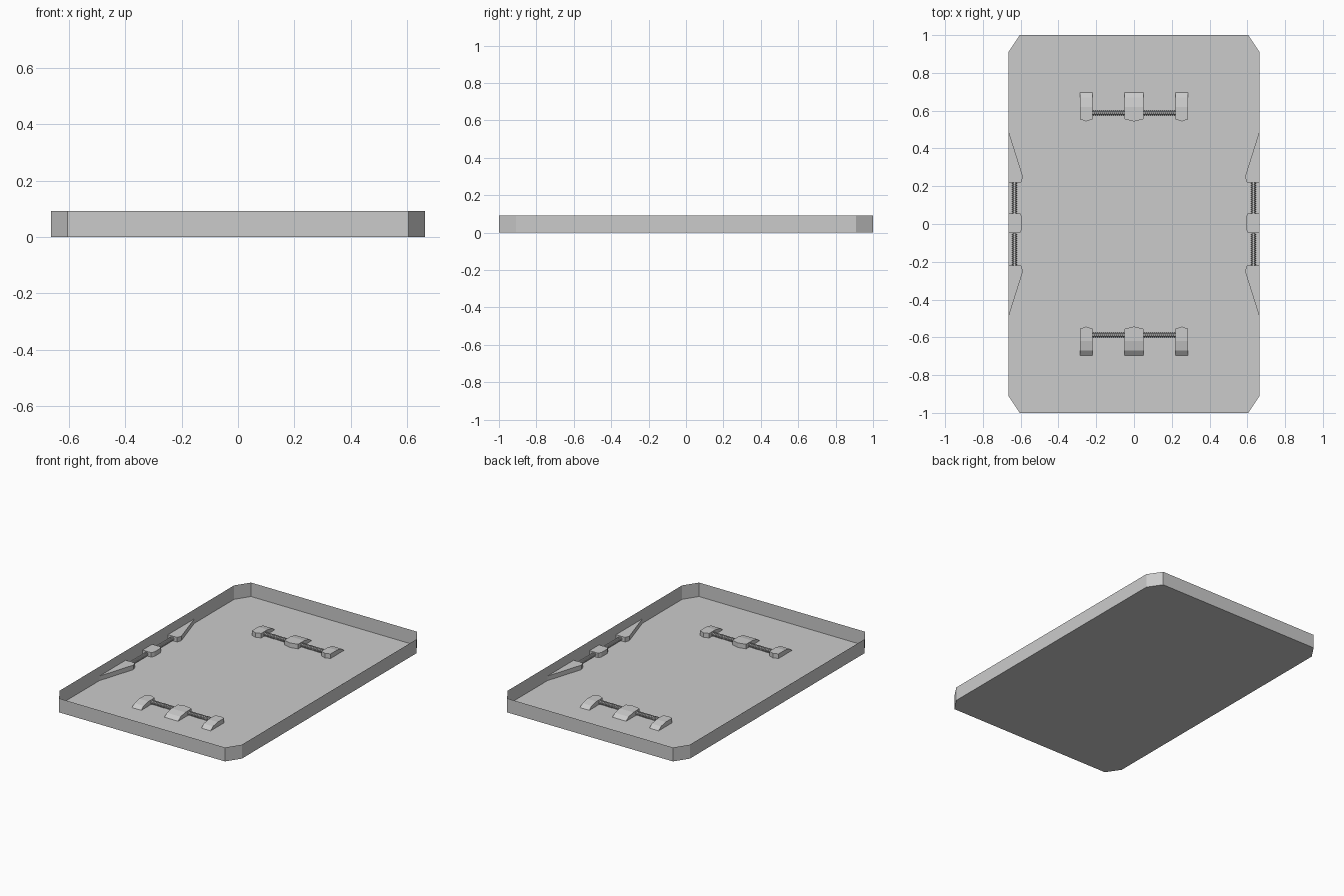
import bpy, bmesh, math
from mathutils import Vector, Matrix

if "Cube" in bpy.data.objects:
    bpy.data.objects.remove(bpy.data.objects["Cube"])

H = 0.092      # wall height
CH = 0.03      # clip height
W, L = 0.665, 1.0


def make(name, bm):
    bmesh.ops.recalc_face_normals(bm, faces=bm.faces)
    me = bpy.data.meshes.new(name)
    bm.to_mesh(me)
    bm.free()
    ob = bpy.data.objects.new(name, me)
    bpy.context.collection.objects.link(ob)
    return ob


def extrude(bm, pts, direction):
    face = bm.faces.new([bm.verts.new(p) for p in pts])
    res = bmesh.ops.extrude_face_region(bm, geom=[face], use_keep_orig=True)
    vs = [v for v in res["geom"] if isinstance(v, bmesh.types.BMVert)]
    bmesh.ops.translate(bm, verts=vs, vec=Vector(direction))


def prism(name, outline, height):
    bm = bmesh.new()
    extrude(bm, [(x, y, 0) for x, y in outline], (0, 0, height))
    return make(name, bm)


def ribbed_rod(name, a, b, ribs=16, sides=8, z=0.015):
    # Thin rod with many small collars, built as stacked rings
    a, b = Vector((*a, z)), Vector((*b, z))
    axis = b - a
    side = Vector((-axis.y, axis.x, 0)).normalized()
    up = Vector((0, 0, 1))
    stations = []
    for i in range(ribs):
        for f, r in ((0, .009), (.25, .009), (.25, .014), (.75, .014), (.75, .009)):
            stations.append(((i + f) / ribs, r))
    stations.append((1, .009))
    bm = bmesh.new()
    rings = []
    for t, r in stations:
        rings.append([bm.verts.new(a + axis * t
                      + side * r * math.cos(2 * math.pi * (k + .5) / sides)
                      + up * r * math.sin(2 * math.pi * (k + .5) / sides))
                      for k in range(sides)])
    for p, q in zip(rings, rings[1:]):
        for k in range(sides):
            n = (k + 1) % sides
            bm.faces.new((p[k], p[n], q[n], q[k]))
    return make(name, bm)


# Tray: floor with thin open-topped walls and chamfered corners
cx, cy = 0.605, 0.91
outline = [(cx, -L), (W, -cy), (W, cy), (cx, L),
           (-cx, L), (-W, cy), (-W, -cy), (-cx, -L)]
bm = bmesh.new()
low = [bm.verts.new((x, y, 0)) for x, y in outline]
top = [bm.verts.new((x, y, H)) for x, y in outline]
bm.faces.new(low)
for i in range(8):
    j = (i + 1) % 8
    bm.faces.new((low[i], low[j], top[j], top[i]))
make("tray", bm)


# Ramped clip: sloping outer end, slightly pointed inner end
def ramp_clip(name, x, half, s):
    prof = [(0.555, 0), (0.555, CH), (0.62, CH), (0.67, 0.02), (0.695, 0)]
    bm = bmesh.new()
    rows = []
    for dx in (-half, 0, half):
        rows.append([bm.verts.new((x + dx, s * (y - (0.012 if dx == 0 and y < 0.56 else 0)), z))
                     for y, z in prof])
    n = len(prof)
    for p, q in zip(rows, rows[1:]):
        for k in range(n):
            m = (k + 1) % n
            bm.faces.new((p[k], p[m], q[m], q[k]))
    bm.faces.new(rows[0])
    bm.faces.new(rows[-1])
    return make(name, bm)


for s, end in ((1, "back"), (-1, "front")):
    for x, half in ((-0.253, 0.034), (0, 0.05), (0.253, 0.034)):
        ramp_clip(end + "_clip", x, half, s)
    for m in (-1, 1):
        ribbed_rod(end + "_rod", (m * 0.05, s * 0.588), (m * 0.22, s * 0.588))

# Side wall clips and rods
for m, side in ((-1, "left"), (1, "right")):
    prism(side + "_middle_clip",
          [(m * x, y) for x, y in ((W, -.045), (.602, -.045), (.592, -.025),
                                   (.592, .035), (.602, .055), (W, .055))], CH)
    for s in (-1, 1):
        prism(side + "_wedge_clip",
              [(m * x, s * y) for x, y in ((W, .495), (.588, .25), (.598, .22), (W, .22))], CH)
        ribbed_rod(side + "_rod", (m * 0.632, s * 0.05), (m * 0.632, s * 0.22))
